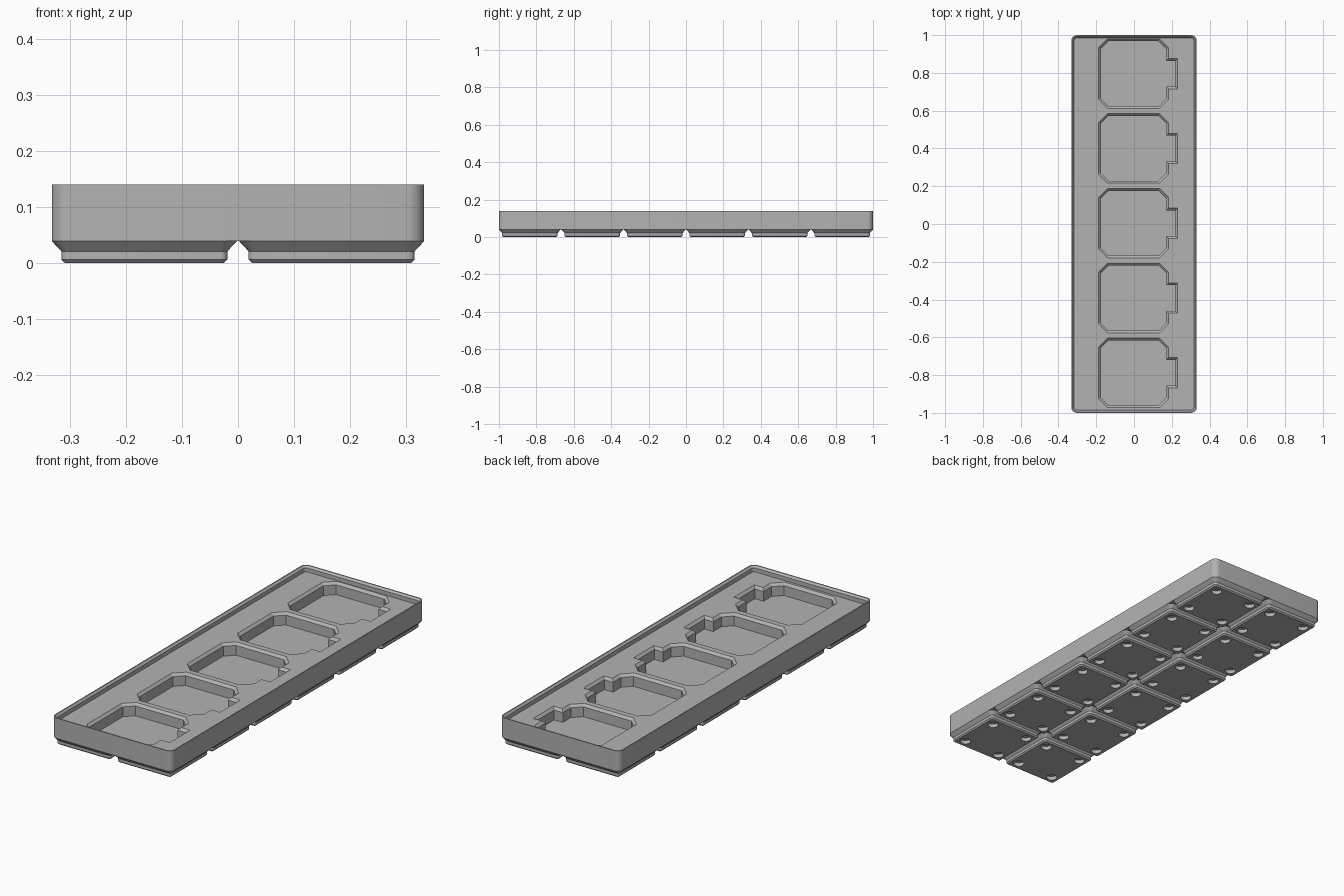
import bpy, bmesh, math
from mathutils import Vector

cube = bpy.data.objects.get("Cube")
if cube:
    bpy.data.objects.remove(cube, do_unlink=True)

grey = bpy.data.materials.new("grey_plastic")
grey.use_nodes = True
colour = (0.45, 0.45, 0.45, 1)
grey.diffuse_color = colour
grey.node_tree.nodes["Principled BSDF"].inputs["Base Color"].default_value = colour


def rounded_rect(w, d, r, steps=8):
    """Counter-clockwise outline with rounded corners."""
    pts = []
    for k, (sx, sy) in enumerate([(1, 1), (-1, 1), (-1, -1), (1, -1)]):
        for i in range(steps + 1):
            a = (k + i / steps) * math.pi / 2
            pts.append((sx * (w / 2 - r) + r * math.cos(a),
                        sy * (d / 2 - r) + r * math.sin(a)))
    return pts


def inset(outline, t):
    """Move every edge of a counter-clockwise outline inwards by t."""
    pts = [Vector(p) for p in outline]
    result = []
    for i, p in enumerate(pts):
        e1 = (p - pts[i - 1]).normalized()
        e2 = (pts((i + 1) % len(pts)) if callable(pts) else pts[(i + 1) % len(pts)]) - p
        e2.normalize()
        n1, n2 = Vector((-e1.y, e1.x)), Vector((-e2.y, e2.x))
        result.append(p + (n1 + n2) * t / (1 + n1.dot(n2)))
    return result


def loft(bm, rings, centre=(0, 0)):
    """Closed solid through (outline, height) rings, capped at both ends."""
    loops = [[bm.verts.new((x + centre[0], y + centre[1], z)) for x, y in pts]
             for pts, z in rings]
    n = len(loops[0])
    for a, b in zip(loops, loops[1:]):
        for i in range(n):
            j = (i + 1) % n
            bm.faces.new((a[i], a[j], b[j], b[i]))
    bm.faces.new(loops[0][::-1])
    bm.faces.new(loops[-1])


def make_object(name, bm):
    bmesh.ops.recalc_face_normals(bm, faces=bm.faces)
    mesh = bpy.data.meshes.new(name)
    bm.to_mesh(mesh)
    bm.free()
    mesh.materials.append(grey)
    obj = bpy.data.objects.new(name, mesh)
    bpy.context.collection.objects.link(obj)
    return obj


def cut(obj, cutter):
    mod = obj.modifiers.new("cut", 'BOOLEAN')
    mod.operation = 'DIFFERENCE'
    mod.solver = 'EXACT'
    mod.object = cutter
    graph = bpy.context.evaluated_depsgraph_get()
    mesh = bpy.data.meshes.new_from_object(obj.evaluated_get(graph))
    obj.modifiers.clear()
    obj.data = mesh
    bpy.data.objects.remove(cutter, do_unlink=True)


def smooth(obj):
    bpy.ops.object.select_all(action='DESELECT')
    obj.select_set(True)
    bpy.context.view_layer.objects.active = obj
    bpy.ops.object.shade_smooth_by_angle(angle=math.radians(30))


# Tray body with a stacking lip around a recessed deck
W, D, R = 0.664, 2.0, 0.03
DECK, BASE, FLOOR = 0.111, 0.039, 0.05
profile = [(0, BASE), (0, 0.14), (0.006, 0.14), (0.015, 0.131), (0.015, DECK)]
bm = bmesh.new()
loft(bm, [(rounded_rect(W - 2 * t, D - 2 * t, R - t), z) for t, z in profile])
tray = make_object("tray_body", bm)

# Five chamfered pockets, each with a side tab
L, RT, H, C, TAB, TH = -0.188, 0.183, 0.184, 0.048, 0.231, 0.08
pocket = [(L + C, -H), (RT - C, -H), (RT, C - H), (RT, -TH), (TAB, -TH),
          (TAB, TH), (RT, TH), (RT, H - C), (RT - C, H), (L + C, H),
          (L, H - C), (L, C - H)]
bevel = 0.012
inner = inset(pocket, bevel)
bm = bmesh.new()
for k in range(-2, 3):
    loft(bm, [(inner, FLOOR), (inner, DECK - bevel), (pocket, DECK),
              (pocket, DECK + 0.003)], (0, 0.004 + 0.396 * k))
cut(tray, make_object("pocket_cutter", bm))
smooth(tray)

# Stepped foot with four round magnet holes
bm = bmesh.new()
foot_profile = [(0.283, 0.0064, 0), (0.296, 0.0127, 0.0064),
                (0.296, 0.0127, 0.0207), (0.33, 0.0298, BASE),
                (0.3, 0.0148, BASE + 0.003)]
loft(bm, [(rounded_rect(w, w, r, 6), z) for w, r, z in foot_profile])
foot = make_object("foot", bm)

bm = bmesh.new()
hole = rounded_rect(0.051, 0.051, 0.0254, 6)
for sx in (-1, 1):
    for sy in (-1, 1):
        loft(bm, [(hole, -0.01), (hole, 0.019)], (sx * 0.103, sy * 0.103))
cut(foot, make_object("hole_cutter", bm))
smooth(foot)

# Repeat the foot on a two by six grid
PITCH = 0.334
for i in range(2):
    for j in range(6):
        copy = foot if i + j == 0 else foot.copy()
        if copy is not foot:
            copy.name = f"foot_{i + 1}_{j + 1}"
            bpy.context.collection.objects.link(copy)
        copy.location = ((i - 0.5) * PITCH, (j - 2.5) * PITCH, 0)
